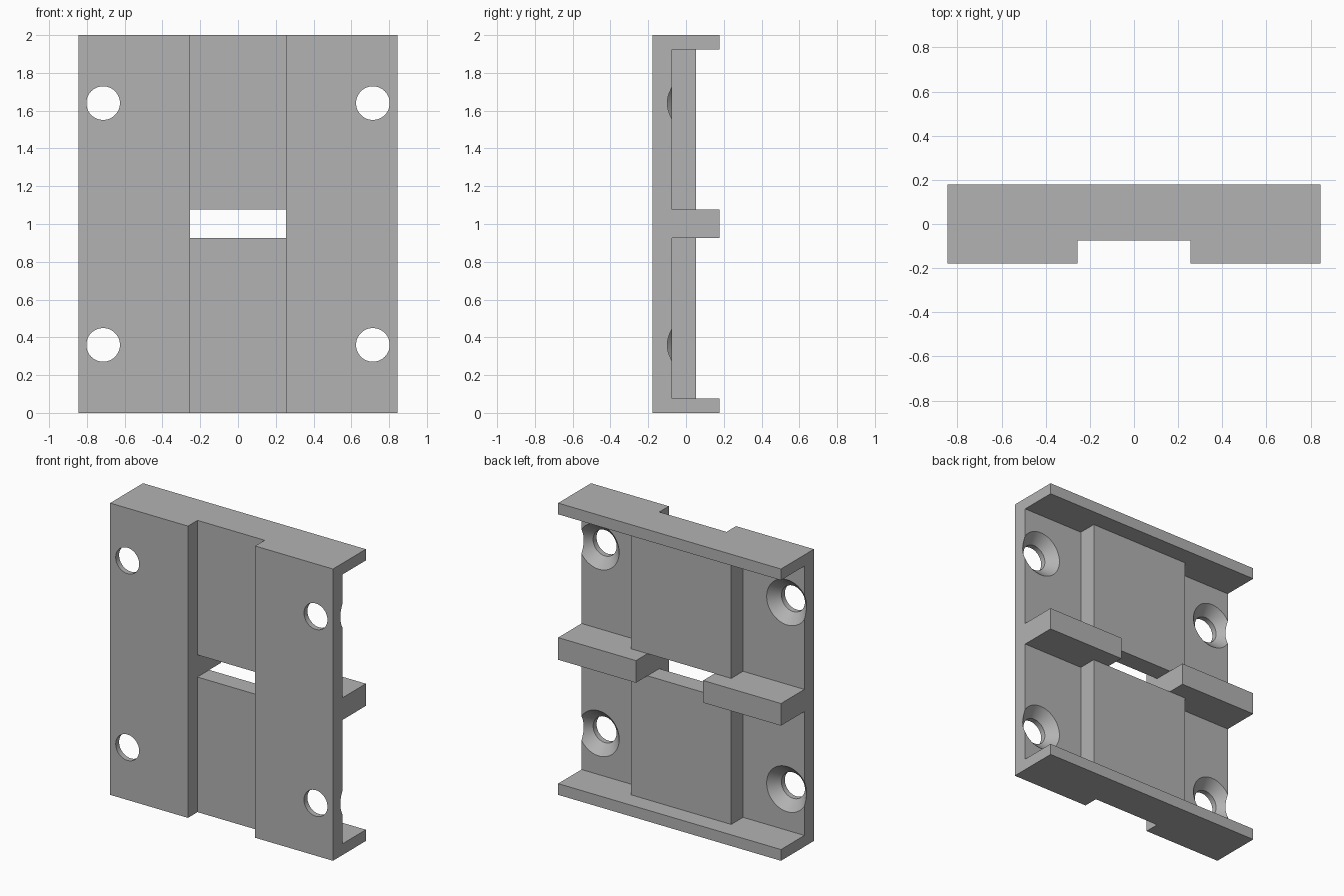
import bpy, bmesh, math
from mathutils import Matrix

cube = bpy.data.objects.get("Cube")
if cube:
    bpy.data.objects.remove(cube, do_unlink=True)

# Main dimensions
HALF_W, HALF_D, HEIGHT = 0.845, 0.178, 2.0
GROOVE = 0.255            # half width of the front groove and the slot
RAISED = 0.38             # half width of the raised back panel
PLATE_BACK, PANEL_BACK = -0.075, 0.053
LIP = 0.077               # thickness of top and bottom lips
RIB_LOW, RIB_HIGH = 0.926, 1.078
HOLE_X, HOLE_Z, HOLE_R = 0.714, 0.64, 0.089
SINK_R = 0.155

grey = bpy.data.materials.new("plain grey")
grey.use_nodes = True
grey.diffuse_color = (0.45, 0.45, 0.45, 1)
grey.node_tree.nodes["Principled BSDF"].inputs["Base Color"].default_value = (0.45, 0.45, 0.45, 1)


def add_object(name, bm):
    bmesh.ops.recalc_face_normals(bm, faces=bm.faces)
    mesh = bpy.data.meshes.new(name)
    bm.to_mesh(mesh)
    bm.free()
    mesh.materials.append(grey)
    obj = bpy.data.objects.new(name, mesh)
    bpy.context.collection.objects.link(obj)
    return obj


def prism(name, half_profile, low, high):
    """Mirror a half outline in x and extrude it from low to high."""
    outline = half_profile + [(-x, y) for x, y in reversed(half_profile)]
    bm = bmesh.new()
    face = bm.faces.new([bm.verts.new((x, y, low)) for x, y in outline])
    new = bmesh.ops.extrude_face_region(bm, geom=[face])["geom"]
    bmesh.ops.translate(bm, vec=(0, 0, high - low),
                        verts=[v for v in new if isinstance(v, bmesh.types.BMVert)])
    return add_object(name, bm)


def screw_hole(name, x, z):
    """Lathe a hole with a 45 degree countersink opening to the back."""
    slope_start = PLATE_BACK - (SINK_R - HOLE_R)
    extra = 0.05
    profile = [(0, -0.3), (HOLE_R, -0.3), (HOLE_R, slope_start),
               (SINK_R + extra, PLATE_BACK + extra), (0, PLATE_BACK + extra)]
    bm = bmesh.new()
    verts = [bm.verts.new((r, y, 0)) for r, y in profile]
    edges = [bm.edges.new(pair) for pair in zip(verts, verts[1:])]
    bmesh.ops.spin(bm, geom=verts + edges, axis=(0, 1, 0), cent=(0, 0, 0),
                   angle=math.tau, steps=48)
    bmesh.ops.remove_doubles(bm, verts=bm.verts, dist=0.0001)
    bmesh.ops.transform(bm, matrix=Matrix.Translation((x, 0, z)), verts=bm.verts)
    return add_object(name, bm)


# Solid bracket with the groove down its front
bracket = prism("mounting_bracket", [
    (GROOVE, PLATE_BACK), (GROOVE, -HALF_D), (HALF_W, -HALF_D), (HALF_W, HALF_D)],
    0, HEIGHT)

# Back pockets, leaving the lips, the middle rib and the raised panel
pocket = [(RAISED, PANEL_BACK), (RAISED, PLATE_BACK), (1, PLATE_BACK), (1, 0.4)]
cutters = [
    prism("lower_pocket_cutter", pocket, LIP, RIB_LOW),
    prism("upper_pocket_cutter", pocket, RIB_HIGH, HEIGHT - LIP),
    prism("slot_cutter", [(GROOVE, -0.4), (GROOVE, 0.4)], RIB_LOW, RIB_HIGH),
]

# Countersunk screw holes
for side in (-1, 1):
    for level in (-1, 1):
        cutters.append(screw_hole("screw_hole_cutter", side * HOLE_X, 1 + level * HOLE_Z))

for cutter in cutters:
    cutter.hide_render = True
    mod = bracket.modifiers.new(cutter.name, "BOOLEAN")
    mod.operation = "DIFFERENCE"
    mod.solver = "EXACT"
    mod.object = cutter

# Apply the cuts and remove the cutters
bpy.ops.object.select_all(action="DESELECT")
bpy.context.view_layer.objects.active = bracket
bracket.select_set(True)
for mod in list(bracket.modifiers):
    bpy.ops.object.modifier_apply(modifier=mod.name)
for cutter in cutters:
    bpy.data.objects.remove(cutter, do_unlink=True)

bpy.ops.object.shade_smooth_by_angle(angle=math.radians(30))
